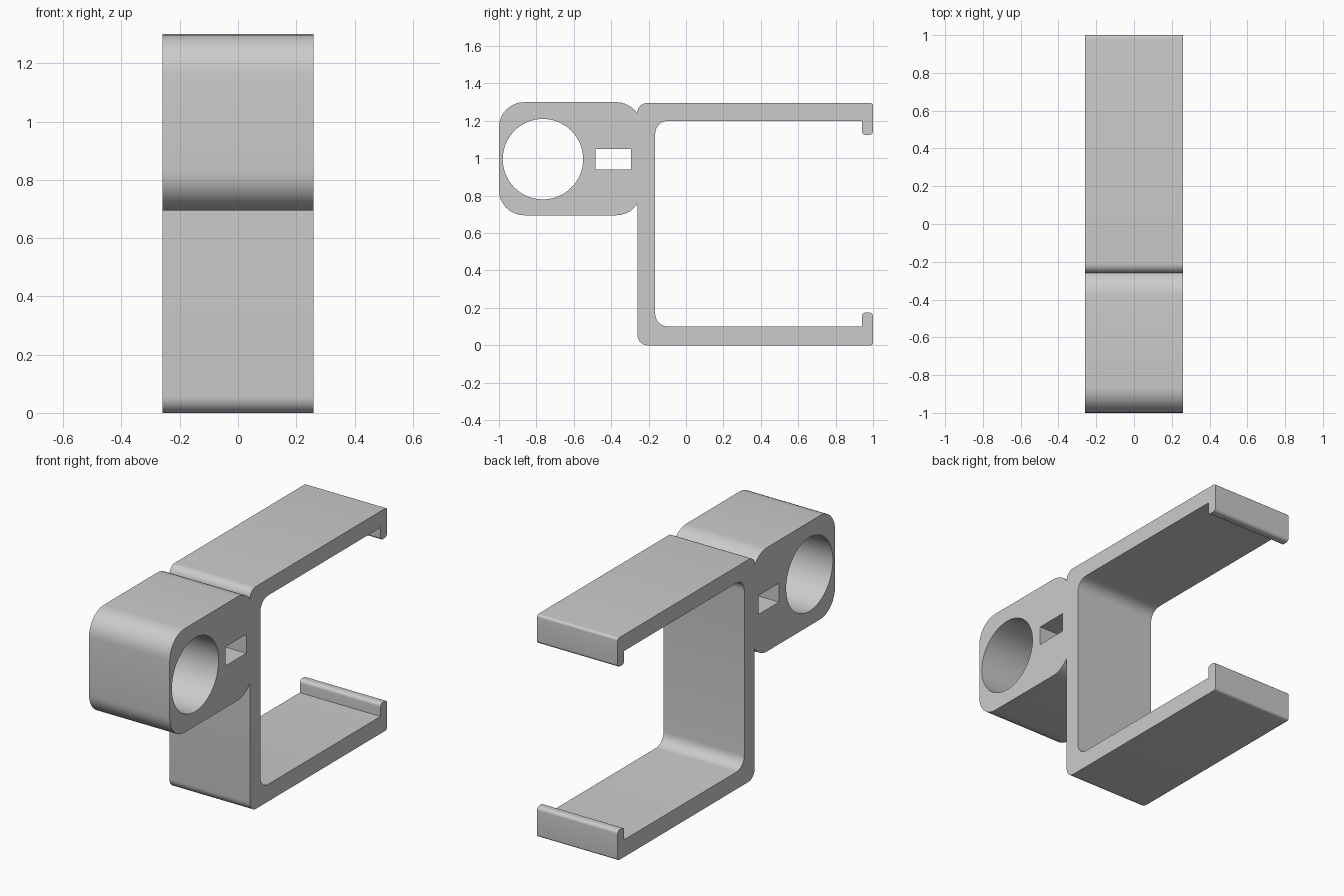
import bpy, bmesh, math
from mathutils import Vector

if "Cube" in bpy.data.objects:
    bpy.data.objects.remove(bpy.data.objects["Cube"], do_unlink=True)

HALF_WIDTH = 0.26


def arc(center, radius, start, end, steps):
    """Points (y, z) along an arc, angles in degrees."""
    angles = [math.radians(start + (end - start) * i / steps) for i in range(steps + 1)]
    return [Vector((center[0] + radius * math.cos(a), center[1] + radius * math.sin(a)))
            for a in angles]


def fillet(prev, corner, following, radius, steps=8):
    """Round a right-angled corner."""
    c = Vector(corner[:2])
    if radius == 0:
        return [c]
    a = (Vector(prev[:2]) - c).normalized() * radius
    b = (Vector(following[:2]) - c).normalized() * radius
    middle = c + a + b
    turns = [math.pi / 2 * i / steps for i in range(steps + 1)]
    return [middle - b * math.cos(t) - a * math.sin(t) for t in turns]


def rounded(corners):
    """Round each (y, z, radius) corner between the first and last guide points."""
    points = []
    for prev, corner, following in zip(corners, corners[1:], corners[2:]):
        points += fillet(prev, corner, following, corner[2])
    return points


def add_loop(bm, points):
    verts = [bm.verts.new((-HALF_WIDTH, p[0], p[1])) for p in points]
    return [bm.edges.new((v, verts[(i + 1) % len(verts)])) for i, v in enumerate(verts)]


# C-shaped cradle with lipped arms
cradle = rounded([
    (-0.26, 0.5), (-0.26, 0, 0.055), (1, 0, 0.015), (1, 0.175, 0.02),
    (0.94, 0.175, 0.02), (0.94, 0.1, 0), (-0.165, 0.1, 0.07),
    (-0.165, 1.2, 0.07), (0.94, 1.2, 0), (0.94, 1.125, 0.02),
    (1, 1.125, 0.02), (1, 1.295, 0.015), (-0.26, 1.295, 0.05), (-0.26, 1.2)])

# Rounded clamp block, meeting the cradle wall in two notches
block = arc((-0.375, 1.16), 0.14, 35, 90, 8)
block += rounded([(-0.375, 1.3), (-1, 1.3, 0.135), (-1, 0.695, 0.135), (-0.375, 0.695)])
block += arc((-0.375, 0.835), 0.14, 270, 325, 8)

# Round bore and rectangular tie slot
bore = arc((-0.765, 0.995), 0.215, 0, 360, 64)[:-1]
slot = [(-0.485, 0.94), (-0.295, 0.94), (-0.295, 1.05), (-0.485, 1.05)]

bm = bmesh.new()
edges = []
for loop in (cradle + block, bore, slot):
    edges += add_loop(bm, loop)
bmesh.ops.triangle_fill(bm, edges=edges, use_beauty=True, normal=(-1, 0, 0))
solid = bmesh.ops.extrude_face_region(bm, geom=bm.faces[:], use_keep_orig=True)
bmesh.ops.translate(bm, vec=(2 * HALF_WIDTH, 0, 0),
                    verts=[g for g in solid["geom"] if isinstance(g, bmesh.types.BMVert)])
bmesh.ops.recalc_face_normals(bm, faces=bm.faces[:])

mesh = bpy.data.meshes.new("mounting_bracket")
bm.to_mesh(mesh)
bm.free()
bracket = bpy.data.objects.new("mounting_bracket", mesh)
bpy.context.collection.objects.link(bracket)

# Plain grey plastic
grey = bpy.data.materials.new("grey_plastic")
grey.use_nodes = True
colour = (0.6, 0.6, 0.6, 1)
grey.diffuse_color = colour
grey.node_tree.nodes["Principled BSDF"].inputs["Base Color"].default_value = colour
mesh.materials.append(grey)

bpy.ops.object.select_all(action="DESELECT")
bracket.select_set(True)
bpy.context.view_layer.objects.active = bracket
bpy.ops.object.shade_smooth_by_angle(angle=math.radians(30))
